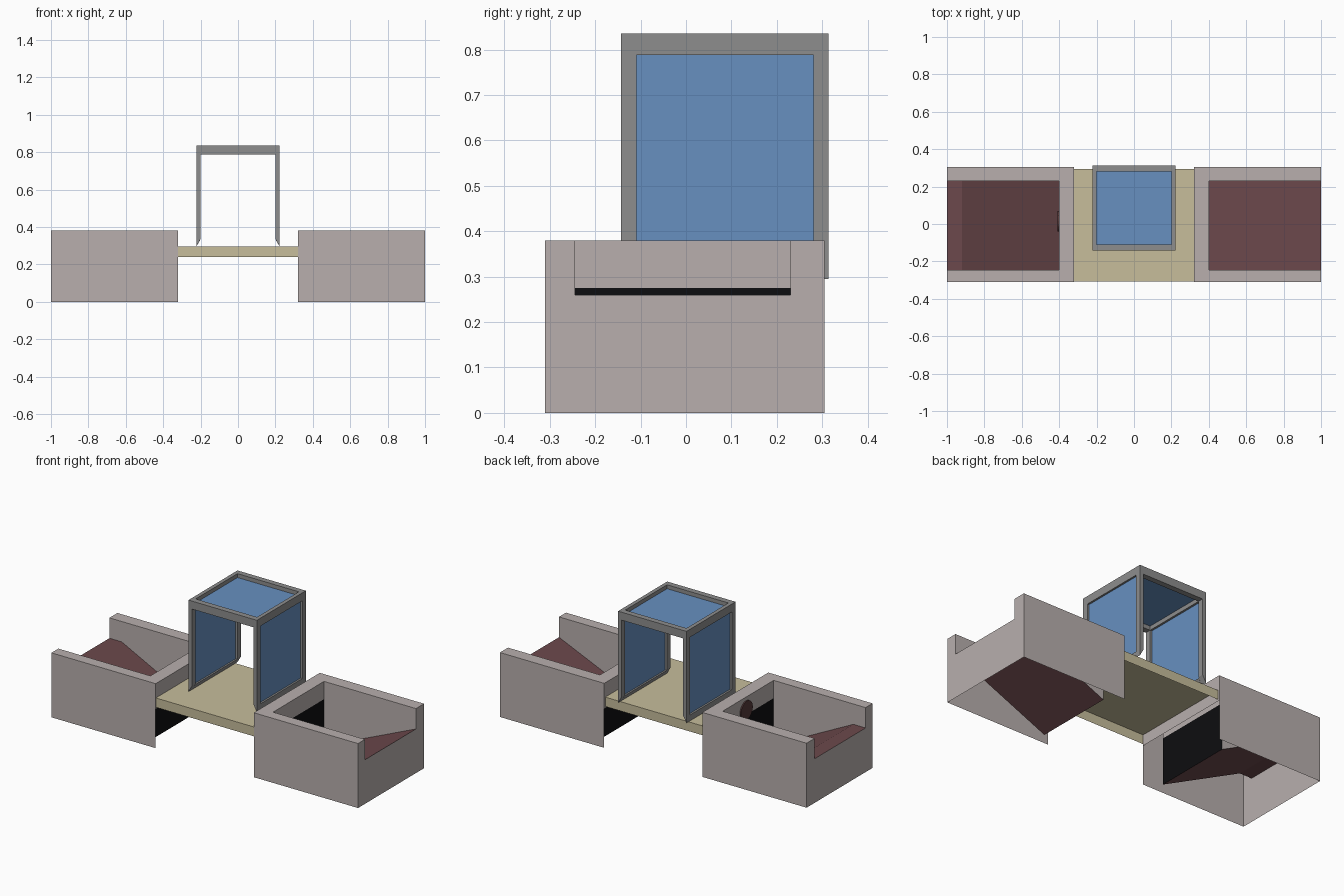
import bpy, bmesh, math

if "Cube" in bpy.data.objects:
    bpy.data.objects.remove(bpy.data.objects["Cube"])


def mat(name, rgb):
    m = bpy.data.materials.new(name)
    m.diffuse_color = (*rgb, 1)
    m.use_nodes = True
    m.node_tree.nodes["Principled BSDF"].inputs["Base Color"].default_value = m.diffuse_color
    return m


STONE = mat("warm grey wall", (0.48, 0.43, 0.42))
TAN = mat("tan deck", (0.57, 0.51, 0.33))
GREY = mat("frame grey", (0.27, 0.27, 0.27))
BLUE = mat("pane blue", (0.135, 0.28, 0.53))
MAROON = mat("ramp maroon", (0.15, 0.066, 0.072))
BLACK = mat("doorway black", (0.004, 0.004, 0.005))
BADGE = mat("badge dark red", (0.09, 0.04, 0.04))


def make(name, polys, material):
    """Build one object from a few polygons given as corner lists."""
    bm = bmesh.new()
    for p in polys:
        bm.faces.new([bm.verts.new(c) for c in p])
    bmesh.ops.remove_doubles(bm, verts=bm.verts, dist=1e-5)
    bmesh.ops.recalc_face_normals(bm, faces=bm.faces)
    me = bpy.data.meshes.new(name)
    bm.to_mesh(me)
    bm.free()
    me.materials.append(material)
    ob = bpy.data.objects.new(name, me)
    bpy.context.collection.objects.link(ob)
    return ob


def rect_x(x, y0, y1, z0, z1):
    return [(x, y0, z0), (x, y1, z0), (x, y1, z1), (x, y0, z1)]


def rect_y(y, x0, x1, z0, z1):
    return [(x0, y, z0), (x1, y, z0), (x1, y, z1), (x0, y, z1)]


def rect_z(z, x0, x1, y0, y1):
    return [(x0, y0, z), (x1, y0, z), (x1, y1, z), (x0, y1, z)]


def prism(profile, y0, y1):
    """Extrude an xz profile along y."""
    n = len(profile)
    a = [(x, y0, z) for x, z in profile]
    b = [(x, y1, z) for x, z in profile]
    return [a, b] + [[a[i], a[(i + 1) % n], b[(i + 1) % n], b[i]] for i in range(n)]


def box(x0, x1, y0, y1, z0, z1):
    return prism([(x0, z0), (x1, z0), (x1, z1), (x0, z1)], y0, y1)


Y0, Y1 = -0.31, 0.305        # outer walls
I0, I1 = -0.245, 0.23        # inner walls
H, SILL = 0.38, 0.26

# End enclosures: open-bottomed shells, each with a ramp and a dark doorway
for s, side in ((-1, "left"), (1, "right")):
    xa, xi, xo = s * 0.32, s * 0.40, s * 1.0
    ramp = [(xo, SILL), (xi, 0)]
    if s < 0:
        ramp.insert(1, (s * 0.92, SILL))
    shell = [
        rect_y(Y0, xa, xo, 0, H), rect_y(Y1, xa, xo, 0, H),
        rect_z(H, xi, xo, Y0, I0), rect_z(H, xi, xo, I1, Y1),
        rect_z(H, xa, xi, Y0, I0), rect_z(H, xa, xi, I0, I1),
        rect_z(H, xa, xi, I1, Y1),
        rect_x(xi, I0, I1, 0.275, H),
        rect_x(xa, Y0, Y1, 0.23, H),
        rect_x(xo, Y0, Y1, 0, SILL),
        rect_x(xo, Y0, I0, SILL, H), rect_x(xo, I1, Y1, SILL, H),
    ]
    for y in (I0, I1):       # inner walls follow the ramp
        shell.append([(x, y, z) for x, z in ramp + [(xi, H), (xo, H)]])
    make(side + "_enclosure", shell, STONE)
    make(side + "_ramp",
         [[(x0, I0, z0), (x1, I0, z1), (x1, I1, z1), (x0, I1, z0)]
          for (x0, z0), (x1, z1) in zip(ramp, ramp[1:])], MAROON)
    make(side + "_doorway", [rect_x(xi, I0, I1, 0, 0.275)], BLACK)

# Round badge on the inner wall of the left enclosure
disc = [[(x, 0.015 + 0.055 * math.cos(k * math.tau / 24),
          0.305 + 0.055 * math.sin(k * math.tau / 24)) for k in range(24)]
        for x in (-0.408, -0.401)]
rim = [[disc[0][k - 1], disc[0][k], disc[1][k], disc[1][k - 1]] for k in range(24)]
make("badge", disc + rim, BADGE)

# Bridge deck, open underneath
make("deck", [rect_z(0.295, -0.32, 0.32, -0.308, 0.295),
              rect_y(-0.308, -0.32, 0.32, 0.24, 0.295),
              rect_y(0.295, -0.32, 0.32, 0.24, 0.295)], TAN)

# Booth: framed side panes and framed roof pane
B0, B1, P0, P1 = -0.143, 0.314, -0.109, 0.281
for s, side in ((-1, "left"), (1, "right")):
    post = [(s * 0.223, 0.295), (s * 0.223, 0.79), (s * 0.2, 0.79), (s * 0.2, 0.335)]
    rail = [(s * 0.223, 0.295), (s * 0.223, 0.33), (s * 0.202, 0.33)]
    make(side + "_front_post", prism(post, B0, P0), GREY)
    make(side + "_back_post", prism(post, P1, B1), GREY)
    make(side + "_bottom_rail", prism(rail, P0, P1), GREY)
    make(side + "_pane", [rect_x(s * 0.212, P0, P1, 0.325, 0.79)], BLUE)
    make(side + "_roof_rail",
         box(*sorted((s * 0.2, s * 0.223)), P0, P1, 0.788, 0.835), GREY)
make("front_roof_rail", box(-0.223, 0.223, B0, P0, 0.788, 0.835), GREY)
make("back_roof_rail", box(-0.223, 0.223, P1, B1, 0.788, 0.835), GREY)
make("roof_pane", [rect_z(0.812, -0.2, 0.2, P0, P1)], BLUE)
